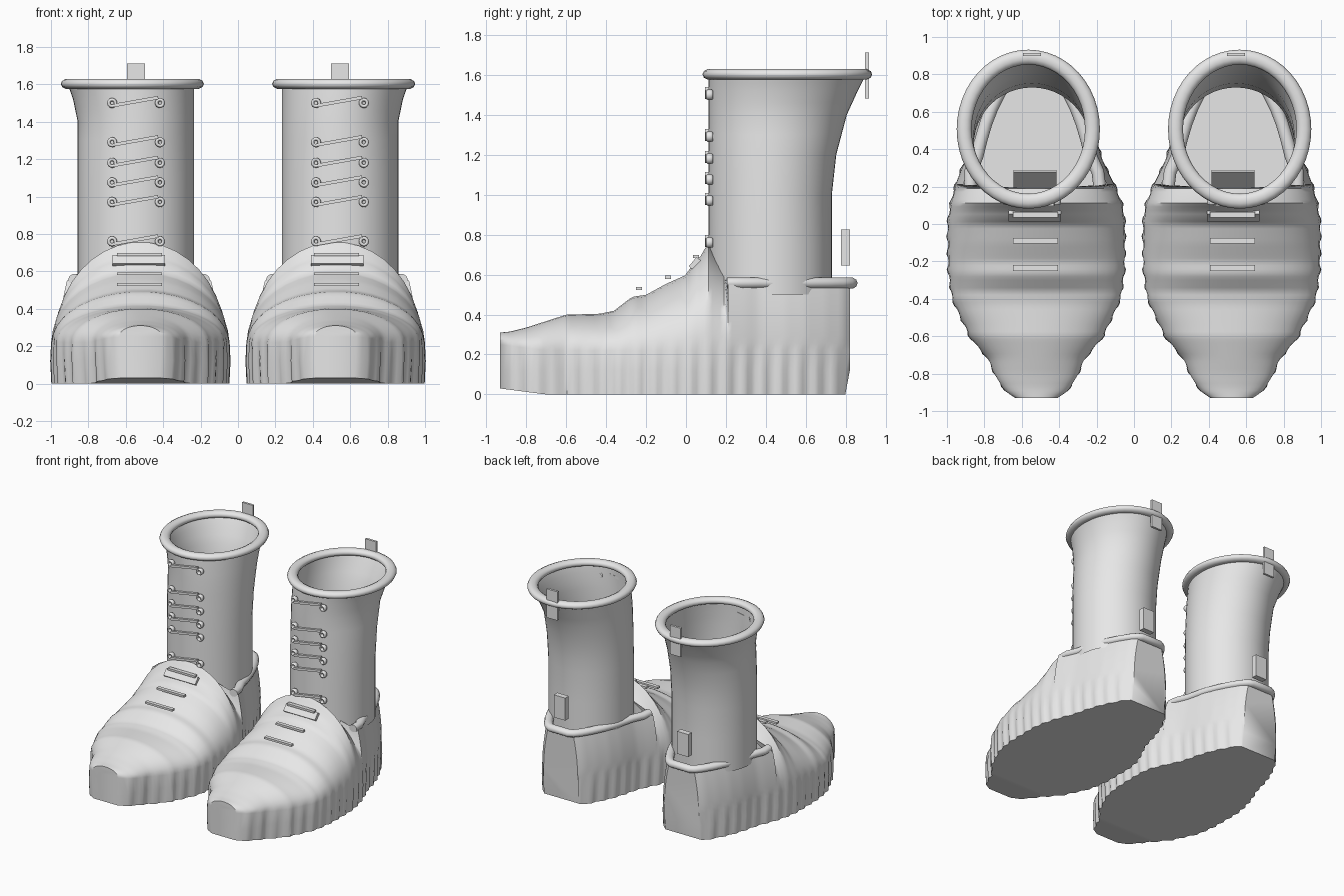
import bpy, bmesh
from math import sin, cos, pi, radians
from mathutils import Matrix, Vector

if "Cube" in bpy.data.objects:
    bpy.data.objects.remove(bpy.data.objects["Cube"], do_unlink=True)

mat = bpy.data.materials.new("light_grey")
mat.use_nodes = True
grey = (0.8, 0.8, 0.8, 1)
mat.diffuse_color = grey
mat.node_tree.nodes["Principled BSDF"].inputs["Base Color"].default_value = grey


def lerp_key(keys, t):
    """Linear interpolation through (t, value) pairs."""
    if t <= keys[0][0]:
        return keys[0][1]
    for (a, u), (b, v) in zip(keys, keys[1:]):
        if t <= b:
            return u + (v - u) * (t - a) / (b - a)
    return keys[-1][1]


def finish(name, bm, angle=40):
    bmesh.ops.recalc_face_normals(bm, faces=bm.faces[:])
    me = bpy.data.meshes.new(name)
    bm.to_mesh(me)
    bm.free()
    ob = bpy.data.objects.new(name, me)
    bpy.context.collection.objects.link(ob)
    me.materials.append(mat)
    bpy.ops.object.select_all(action='DESELECT')
    ob.select_set(True)
    bpy.context.view_layer.objects.active = ob
    bpy.ops.object.shade_smooth_by_angle(angle=radians(angle))
    return ob


def loft(bm, rows, closed=False, wrap=False, skip=lambda i, j: False):
    """Quads between successive rows of points."""
    vs = [[bm.verts.new(p) for p in row] for row in rows]
    n = len(vs[0])
    for i in range(len(vs) if wrap else len(vs) - 1):
        a, b = vs[i], vs[(i + 1) % len(vs)]
        for j in range(n if closed else n - 1):
            if not skip(i, j):
                k = (j + 1) % n
                bm.faces.new((a[j], a[k], b[k], b[j]))
    return vs


def box(name, centre, size, rot=None):
    bm = bmesh.new()
    m = Matrix.Translation(centre) @ (rot or Matrix()) @ Matrix.Diagonal((*size, 1))
    bmesh.ops.create_cube(bm, size=1, matrix=m)
    return finish(name, bm)


# Foot outline: half width and crest height along the length
WIDTH = [(-.93, .115), (-.9, .16), (-.83, .21), (-.72, .26), (-.66, .31), (-.6, .36),
         (-.55, .38), (-.48, .415), (-.4, .45), (-.25, .472), (0, .475), (.1, .462),
         (.2, .43), (.28, .395), (.36, .36), (.5, .325), (.6, .29), (.7, .24),
         (.79, .185), (.82, .15)]
CREST = [(-.93, .31), (-.88, .315), (-.8, .335), (-.6, .4), (-.43, .405), (-.36, .42),
         (-.27, .49), (-.2, .5), (-.1, .555), (0, .6), (.03, .65), (.07, .69),
         (.11, .76), (.15, .7), (.19, .65)]
LIP, SPLIT, ARC = .55, .195, 9


def centre_x(y):
    return lerp_key([(.1, .522), (.3, .535)], y)


def foot(name, s):
    count = 90
    ys = [-.93 + 1.75 * i / (count - 1) for i in range(count)]
    rows = []
    for y in ys:
        w, cx = lerp_key(WIDTH, y), centre_x(y)
        wall = lerp_key([(-.93, .25), (-.7, .22)], y)
        ripple = .008 * sin(y * 2 * pi / .09)
        sole = lerp_key([(-.93, .03), (-.7, 0)], y)
        half = [(w - .006 + ripple, min(y, .797), sole),
                (w + ripple, y, .12), (w + ripple * .4, y, wall)]
        for i in range(1, ARC + 1):
            t = i / ARC
            if y < SPLIT:
                a = radians(84) * t
                top = lerp_key(CREST, y)
                half.append((w * cos(a), y, wall + (top - wall) * sin(a)))
            else:
                half.append((w - .04 * t * t, y, wall + (LIP - wall) * t))
        rows.append([(s * (cx + x), yy, z) for x, yy, z in half] +
                    [(s * (cx - x), yy, z) for x, yy, z in reversed(half)])
    bm = bmesh.new()
    mid = len(rows[0]) // 2 - 1
    vs = loft(bm, rows, closed=True,
              skip=lambda i, j: j == mid and ys[i + 1] > SPLIT)
    bm.faces.new(vs[0])
    bm.faces.new(vs[-1])
    finish(name, bm)


def collar(name, s):
    # Padded roll following the heel lip
    side = [.21, .28, .36, .45, .54, .62, .7, .77, .81]
    path = [(lerp_key(WIDTH, y) - .055, y) for y in side]
    path[0] = (.345, .205)
    path += [(.08, .825), (-.08, .825)] + [(-x, y) for x, y in reversed(path)]
    pts = [Vector((s * (centre_x(y) + x), y, .557)) for x, y in path]
    rows = []
    for i, p in enumerate(pts):
        d = pts[min(i + 1, len(pts) - 1)] - pts[max(i - 1, 0)]
        n = Vector((d.y, -d.x, 0)).normalized()
        rows.append([p + n * (.034 * cos(a)) + Vector((0, 0, .029 * sin(a)))
                     for a in (2 * pi * k / 10 for k in range(10))])
    bm = bmesh.new()
    vs = loft(bm, rows, closed=True)
    bm.faces.new(vs[0])
    bm.faces.new(vs[-1])
    finish(name, bm, 60)


def shaft(name, s):
    # Straight front and inner side, flared back and outer side
    back = [(.5, .73), (1, .73), (1.2, .752), (1.4, .805), (1.52, .86), (1.6, .9)]
    outer = [(.5, .857), (1.4, .857), (1.52, .882), (1.6, .91)]
    rows = []
    for z in (.5, .75, 1, 1.1, 1.2, 1.3, 1.4, 1.46, 1.52, 1.56, 1.6):
        y1, x1 = lerp_key(back, z), lerp_key(outer, z)
        cx, rx, cy, ry = (x1 + .234) / 2, (x1 - .234) / 2, (y1 + .112) / 2, (y1 - .112) / 2
        rows.append([(s * (cx + rx * cos(a)), cy + ry * sin(a), z)
                     for a in (2 * pi * k / 48 for k in range(48))])
    bm = bmesh.new()
    loft(bm, rows, closed=True)
    finish(name, bm)


def ring(name, centre, rx, ry, tube, height, segments, upright=False):
    """Elliptical ring, lying flat or facing the front."""
    rows = []
    for i in range(segments):
        a = 2 * pi * i / segments
        row = []
        for k in range(10):
            b = 2 * pi * k / 10
            p = Vector(((rx + tube * cos(b)) * cos(a), (ry + tube * cos(b)) * sin(a),
                        height * sin(b)))
            if upright:
                p = Vector((p.x, p.z, p.y))
            row.append(p + Vector(centre))
        rows.append(row)
    bm = bmesh.new()
    loft(bm, rows, closed=True, wrap=True)
    finish(name, bm, 60)


for s, side in ((1, "left"), (-1, "right")):
    foot(side + "_foot", s)
    collar(side + "_heel_collar", s)
    shaft(side + "_shaft", s)
    ring(side + "_top_rim", (s * .565, .507, 1.602), .343, .385, .04, .028, 48)

    # Slanted shaft laces with an eyelet at each end
    x = s * .545
    slant = Matrix.Rotation(radians(-10), 4, 'Y')
    for n, z in enumerate((1.5, 1.29, 1.18, 1.075, .97, .76)):
        box(f"{side}_shaft_lace_{n}", (x, .105, z + .008), (.24, .02, .018), slant)
        for e in (-1, 1):
            ring(f"{side}_eyelet_{n}_{'inner' if e * s < 0 else 'outer'}",
                 (x + e * .128, .118, z), .018, .018, .009, .018, 16, True)

    # Laces across the instep, with the tongue loop and inner tongue
    for n, (y, z) in enumerate(((.05, .69), (-.09, .587), (-.235, .53))):
        box(f"{side}_instep_lace_{n}", (s * .527, y, z), (.24, .03, .016))
    tilt = Matrix.Rotation(radians(-40), 4, 'X')
    box(side + "_tongue_loop", (s * .53, .045, .655), (.28, .03, .06), tilt)
    box(side + "_inner_tongue", (s * .53, .225, .52), (.23, .012, .18), tilt)

    # Pull tabs at the back
    box(side + "_top_pull_tab", (x, .906, 1.595), (.095, .018, .23))
    box(side + "_heel_tab", (x, .798, .735), (.1, .045, .18))
